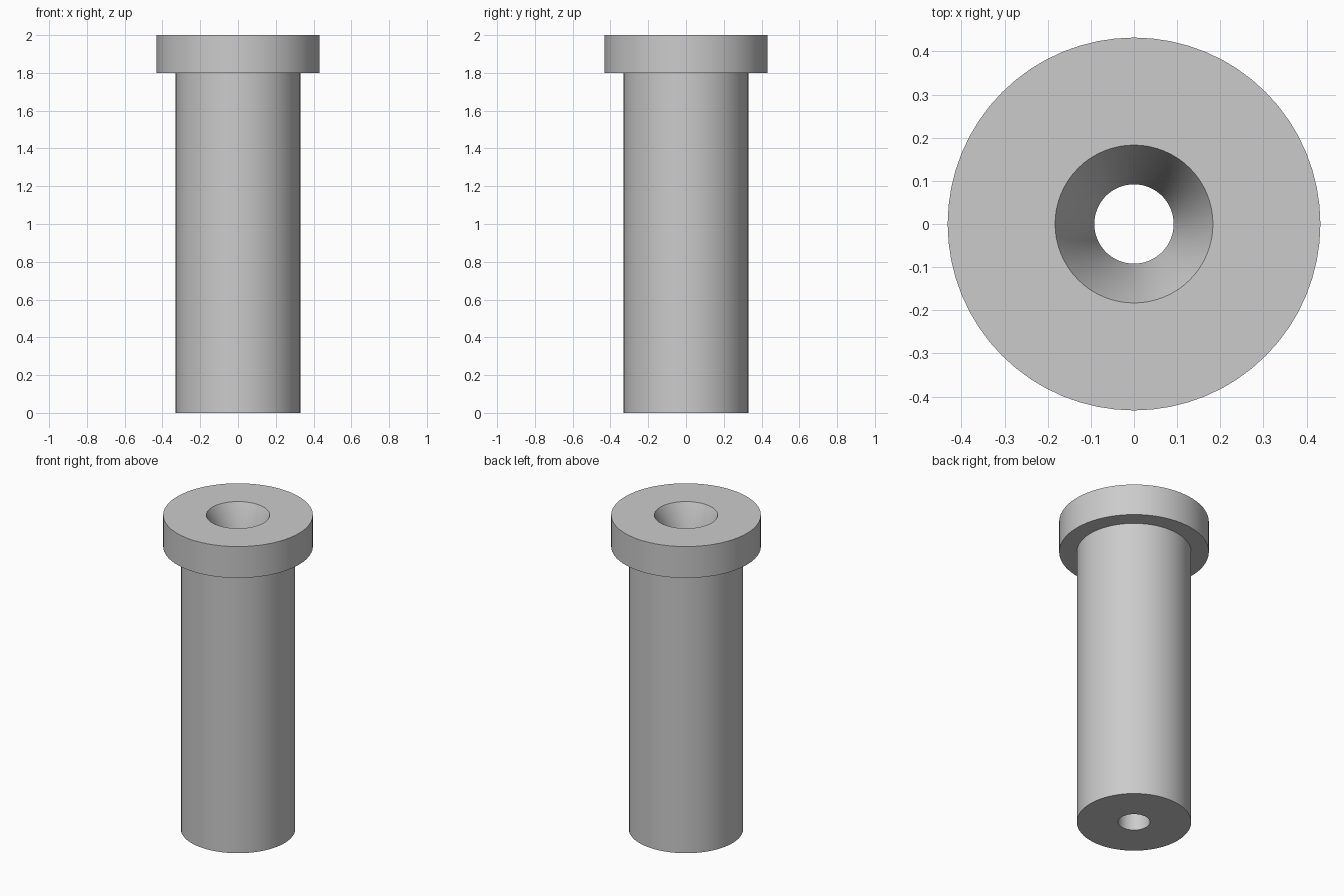
import bpy
import bmesh
import math
from mathutils import Vector

SEGMENTS = 64
HEIGHT = 2.0
HEAD_BOTTOM = 1.8
HEAD_RADIUS = 0.432
SHAFT_RADIUS = 0.33
BORE_RADIUS = 0.092
MOUTH_RADIUS = 0.183
MOUTH_DEPTH = 0.2

cube = bpy.data.objects.get("Cube")
if cube:
    bpy.data.objects.remove(cube, do_unlink=True)


def make_material(name, color):
    mat = bpy.data.materials.new(name)
    mat.use_nodes = True
    mat.diffuse_color = color
    mat.node_tree.nodes["Principled BSDF"].inputs["Base Color"].default_value = color
    return mat


def lathe(name, profile, material):
    """Revolve a closed (radius, z) profile around the z axis."""
    bm = bmesh.new()
    verts = [bm.verts.new((r, 0, z)) for r, z in profile]
    edges = [bm.edges.new((a, b)) for a, b in zip(verts, verts[1:] + verts[:1])]
    bmesh.ops.spin(bm, geom=verts + edges, cent=Vector(), axis=Vector((0, 0, 1)),
                   angle=math.tau, steps=SEGMENTS, use_merge=True)
    bmesh.ops.remove_doubles(bm, verts=bm.verts[:], dist=0.0001)
    bmesh.ops.recalc_face_normals(bm, faces=bm.faces[:])
    mesh = bpy.data.meshes.new(name)
    bm.to_mesh(mesh)
    bm.free()
    mesh.materials.append(material)
    obj = bpy.data.objects.new(name, mesh)
    bpy.context.collection.objects.link(obj)
    bpy.ops.object.select_all(action='DESELECT')
    obj.select_set(True)
    bpy.context.view_layer.objects.active = obj
    bpy.ops.object.shade_smooth_by_angle(angle=math.radians(30))
    return obj


steel = make_material("steel grey", (0.6, 0.6, 0.6, 1))

# Flanged sleeve: shaft, head, tapered mouth and straight through bore
lathe("flanged_sleeve", [
    (BORE_RADIUS, 0),
    (SHAFT_RADIUS, 0),
    (SHAFT_RADIUS, HEAD_BOTTOM),
    (HEAD_RADIUS, HEAD_BOTTOM),
    (HEAD_RADIUS, HEIGHT),
    (MOUTH_RADIUS, HEIGHT),
    (BORE_RADIUS, HEIGHT - MOUTH_DEPTH),
], steel)
